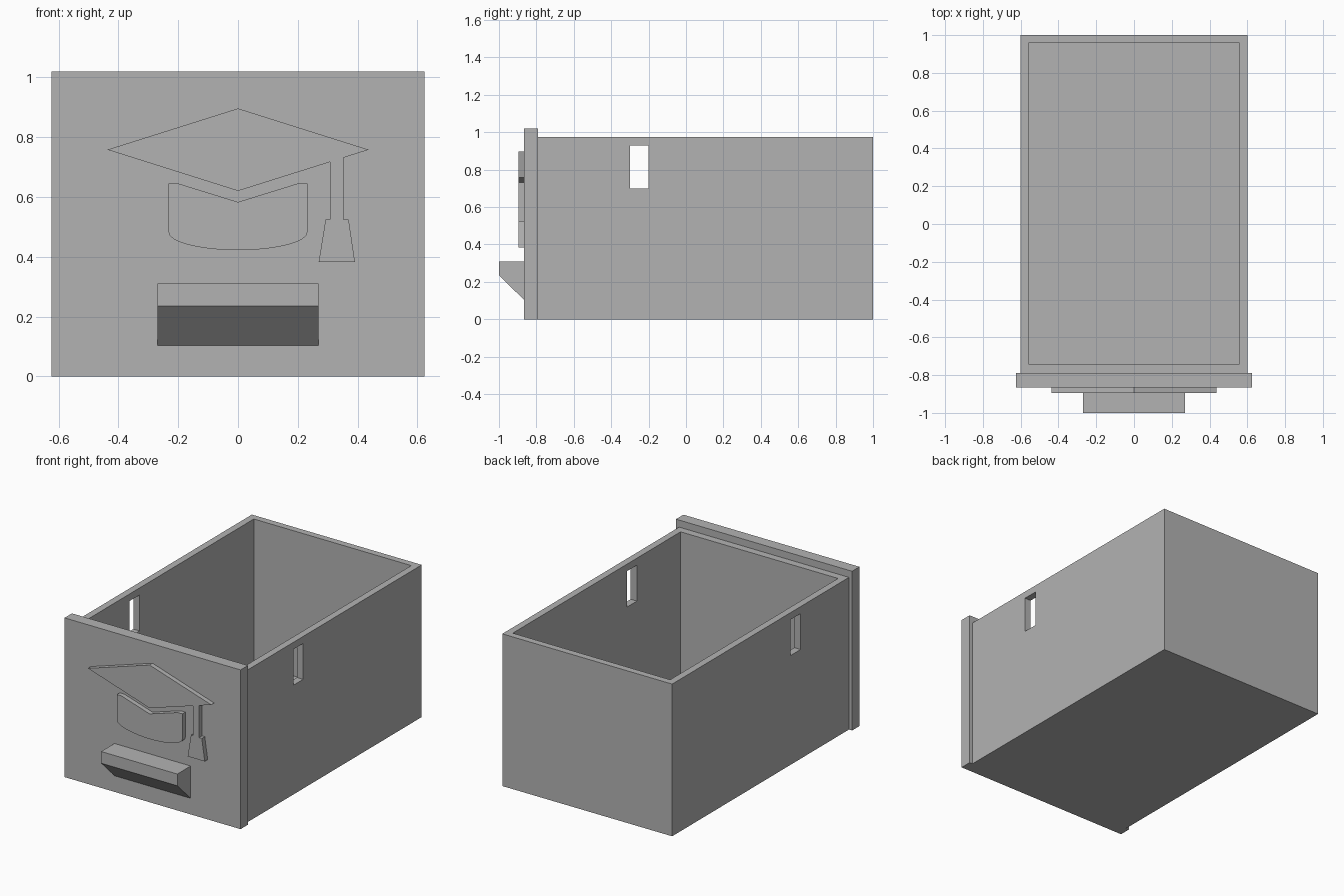
import bpy, bmesh, math

cube = bpy.data.objects.get("Cube")
if cube:
    bpy.data.objects.remove(cube, do_unlink=True)

# Single grey material
grey = bpy.data.materials.new("plain_grey")
grey.use_nodes = True
colour = (0.45, 0.45, 0.45, 1)
grey.diffuse_color = colour
grey.node_tree.nodes["Principled BSDF"].inputs["Base Color"].default_value = colour


def finish(name, bm):
    bmesh.ops.recalc_face_normals(bm, faces=bm.faces[:])
    mesh = bpy.data.meshes.new(name)
    bm.to_mesh(mesh)
    bm.free()
    mesh.materials.append(grey)
    obj = bpy.data.objects.new(name, mesh)
    bpy.context.collection.objects.link(obj)
    return obj


def prism(name, points, offset):
    """Extrude a closed 3D outline along an offset."""
    bm = bmesh.new()
    face = bm.faces.new([bm.verts.new(p) for p in points])
    new = bmesh.ops.extrude_face_region(bm, geom=[face])["geom"]
    moved = [v for v in new if isinstance(v, bmesh.types.BMVert)]
    bmesh.ops.translate(bm, verts=moved, vec=offset)
    # keep the starting cap so the solid stays closed
    if not any(len(f.verts) == len(points) and not set(f.verts) & set(moved) for f in bm.faces):
        bm.faces.new([v for v in bm.verts if v not in moved])
    return finish(name, bm)


def box(name, x, y0, y1, z0, z1):
    outline = [(-x, y0, z0), (x, y0, z0), (x, y1, z0), (-x, y1, z0)]
    return prism(name, outline, (0, 0, z1 - z0))


def cut(target, cutter):
    cutter.hide_render = True
    mod = target.modifiers.new("cut", 'BOOLEAN')
    mod.operation = 'DIFFERENCE'
    mod.solver = 'EXACT'
    mod.object = cutter
    bpy.context.view_layer.objects.active = target
    bpy.ops.object.modifier_apply(modifier=mod.name)
    bpy.data.objects.remove(cutter, do_unlink=True)


# Open tray with a slot through both side walls
tray = box("tray", 0.602, -0.79, 1.0, 0, 0.975)
cut(tray, box("cavity_cutter", 0.558, -0.742, 0.957, 0.045, 1.2))
cut(tray, box("slot_cutter", 0.8, -0.30, -0.20, 0.70, 0.93))

# Front panel, wider and taller than the tray
FRONT = -0.865
box("front_panel", 0.624, FRONT, -0.79, 0, 1.02)

# Wedge-shaped pull
pull = [(FRONT, 0.103), (FRONT, 0.31), (-1.0, 0.31), (-1.0, 0.235)]
prism("pull_handle", [(-0.27, y, z) for y, z in pull], (0.54, 0, 0))


def relief(name, outline):
    prism(name, [(x, FRONT, z) for x, z in outline], (0, -0.03, 0))


# Raised mortarboard with hanging tassel
relief("cap_board_and_tassel", [
    (-0.437, 0.758), (0, 0.896), (0.437, 0.758), (0.352, 0.731),
    (0.352, 0.525), (0.37, 0.525), (0.391, 0.383), (0.27, 0.383),
    (0.293, 0.525), (0.308, 0.525), (0.308, 0.717), (0, 0.62)])

# Raised cap crown with a curved lower edge
R = 0.232
curve = [(R * math.cos(a), 0.482 - 0.06 * math.sin(a))
         for a in (math.pi * i / 24 for i in range(25))]
relief("cap_crown", [(-R, 0.645), (-0.2, 0.645), (0, 0.583),
                     (0.2, 0.645), (R, 0.645)] + curve)
